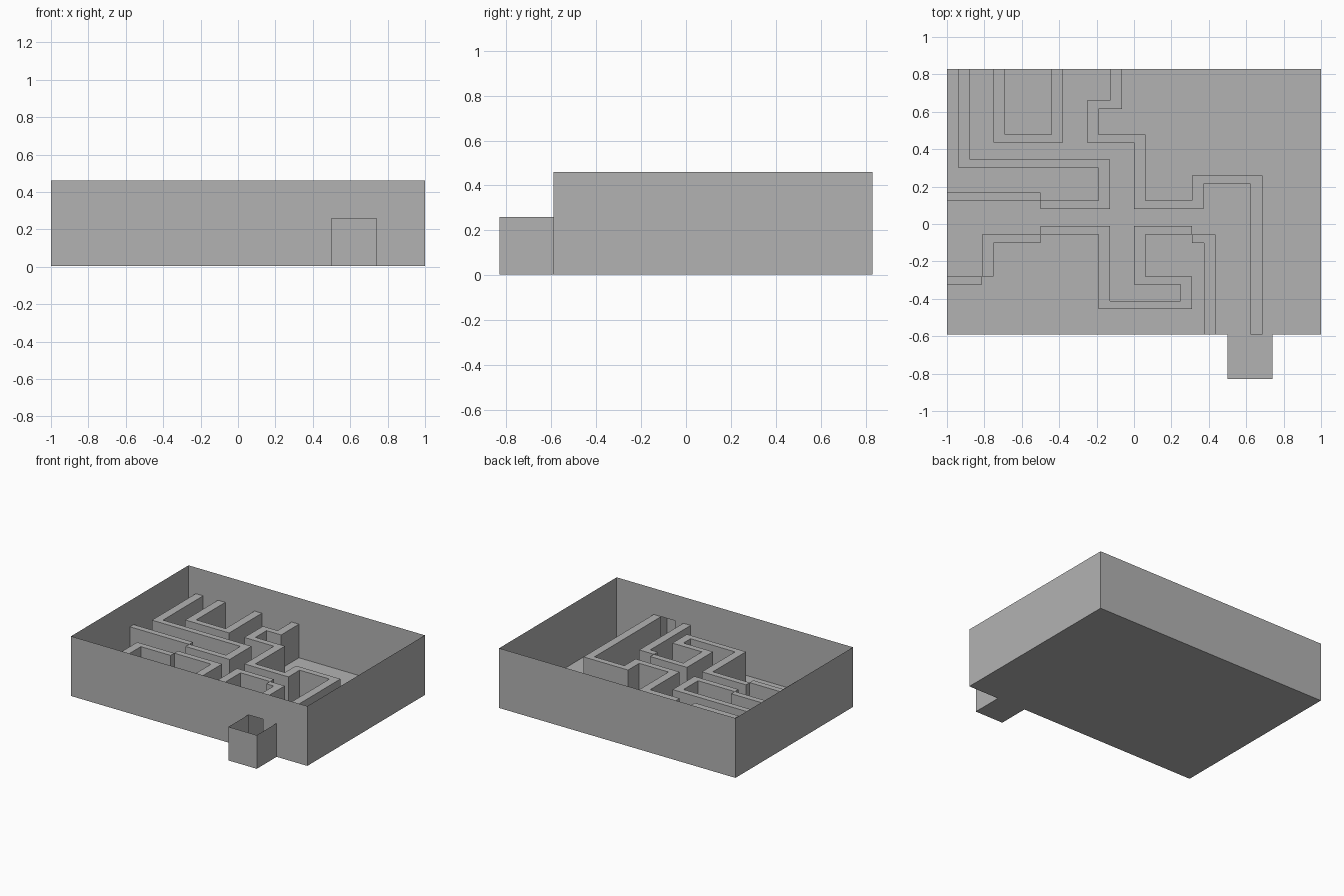
import bpy, bmesh

if "Cube" in bpy.data.objects:
    bpy.data.objects.remove(bpy.data.objects["Cube"])

FLOOR, RIM, LOW = 0.003, 0.46, 0.26      # floor, outer wall top, maze wall top
X0, X1, Y0, Y1 = -1.0, 1.0, -0.59, 0.83  # main tray
PX0, PX1, PY0 = 0.50, 0.74, -0.83        # entrance porch
DOOR_X = 0.625                           # right edge of the doorway
HX, HY = 0.031, 0.0225                   # half thickness of maze walls

grey = bpy.data.materials.new("plain grey")
grey.diffuse_color = (0.45, 0.45, 0.45, 1)
grey.use_nodes = True
grey.node_tree.nodes["Principled BSDF"].inputs["Base Color"].default_value = grey.diffuse_color


def make(name, build):
    bm = bmesh.new()
    build(bm)
    me = bpy.data.meshes.new(name)
    bm.to_mesh(me)
    bm.free()
    me.materials.append(grey)
    ob = bpy.data.objects.new(name, me)
    bpy.context.collection.objects.link(ob)


def face(bm, pts):
    return bm.faces.new([bm.verts.new(p) for p in pts])


def sheet(bm, a, b, top):
    """Upright sheet between two plan points."""
    face(bm, [(*a, FLOOR), (*b, FLOOR), (*b, top), (*a, top)])


def plate(name, x0, x1, y0, y1, z):
    make(name, lambda bm: face(bm, [(x0, y0, z), (x1, y0, z), (x1, y1, z), (x0, y1, z)]))


# floor and outer sheets
plate("main_floor", X0, X1, Y0, Y1, FLOOR)
plate("porch_floor", PX0, PX1, PY0, Y0, FLOOR)


def outer(bm):
    sheet(bm, (X1, Y0), (X1, Y1), RIM)
    sheet(bm, (X1, Y1), (X0, Y1), RIM)
    sheet(bm, (X0, Y1), (X0, Y0), RIM)
    # front sheet with the doorway cut out
    face(bm, [(x, Y0, z) for x, z in (
        (X0, FLOOR), (PX0, FLOOR), (PX0, LOW), (DOOR_X, LOW), (DOOR_X, FLOOR),
        (X1, FLOOR), (X1, RIM), (X0, RIM))])


def porch(bm):
    sheet(bm, (PX0, Y0), (PX0, PY0), LOW)
    sheet(bm, (PX0, PY0), (PX1, PY0), LOW)
    sheet(bm, (PX1, PY0), (PX1, Y0), LOW)


make("outer_walls", outer)
make("porch_walls", porch)

# square markers: start under the floor, end in the porch
plate("start_marker", -0.855, -0.80, 0.71, 0.765, 0.0)
plate("end_marker", 0.605, 0.68, -0.76, -0.685, FLOOR + 0.001)


# maze walls: right-angled centrelines thickened to solid walls
def maze_wall(name, path):
    normals = []
    for (ax, ay), (bx, by) in zip(path, path[1:]):
        if abs(bx - ax) > abs(by - ay):
            normals.append((0, HY if bx > ax else -HY))
        else:
            normals.append((-HX if by > ay else HX, 0))
    left, right = [], []
    for i, (x, y) in enumerate(path):
        near = normals[max(i - 1, 0):i + 1]
        ox, oy = sum(n[0] for n in near), sum(n[1] for n in near)
        if i == 0:
            ox, oy = normals[0]
        left.append((x + ox, y + oy))
        right.append((x - ox, y - oy))
    ring = right + left[::-1]

    def build(bm):
        f = face(bm, [(x, y, LOW) for x, y in ring])
        out = bmesh.ops.extrude_edge_only(bm, edges=f.edges[:])
        for v in out["geom"]:
            if isinstance(v, bmesh.types.BMVert):
                v.co.z = FLOOR
        bmesh.ops.recalc_face_normals(bm, faces=bm.faces[:])
        if f.normal.z < 0:
            bmesh.ops.reverse_faces(bm, faces=bm.faces[:])
    make(name, build)


maze_wall("long_left_wall", [(-.907, Y1), (-.907, .322), (-.158, .322), (-.158, .102), (-.5, .102)])
maze_wall("left_stub_wall", [(-.5, .145), (X0, .145)])
maze_wall("u_wall", [(-.72, Y1), (-.72, .457), (-.41, .457), (-.41, Y1)])
maze_wall("long_right_wall", [(-.096, Y1), (-.096, .637), (-.22, .637), (-.22, .457),
                              (.03, .457), (.03, .102), (.34, .102), (.34, .237),
                              (.655, .237), (.655, Y0)])
maze_wall("low_left_wall", [(X0, -.302), (-.813, -.302)])
maze_wall("left_corner_wall", [(-.783, -.28), (-.783, -.078), (-.5, -.078)])
maze_wall("winding_wall", [(-.5, -.033), (-.158, -.033), (-.158, -.433), (.28, -.433),
                           (.28, -.302), (.03, -.302), (.03, -.033), (.31, -.033)])
maze_wall("front_corner_wall", [(.31, -.078), (.404, -.078), (.404, Y0)])
